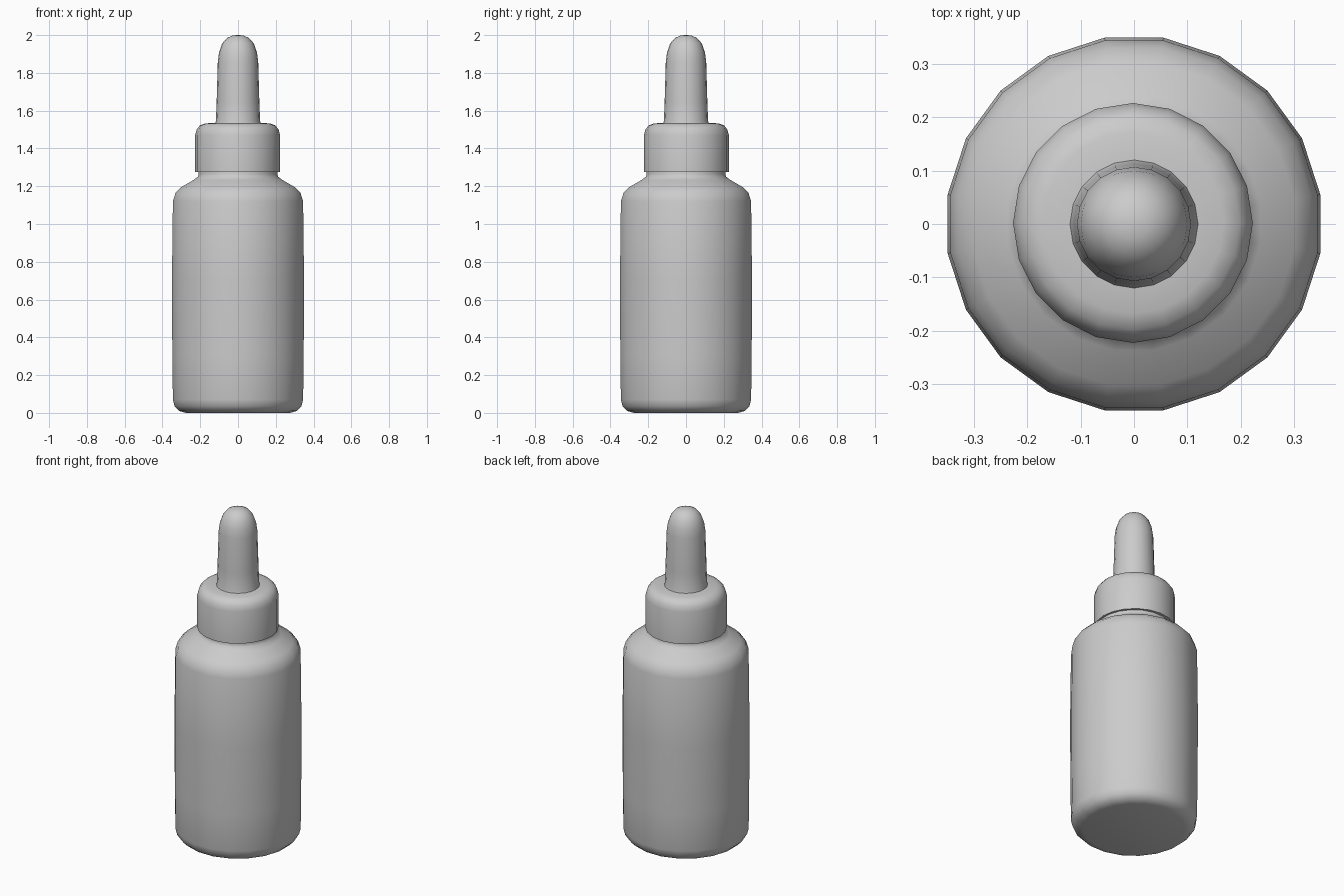
import bpy
import math

cube = bpy.data.objects.get("Cube")
if cube:
    bpy.data.objects.remove(cube, do_unlink=True)

SIDES = 20

grey = bpy.data.materials.new("plain grey")
grey.use_nodes = True
colour = (0.6, 0.6, 0.6, 1)
grey.diffuse_color = colour
grey.node_tree.nodes["Principled BSDF"].inputs["Base Color"].default_value = colour


def lathe(name, profile, turn=0.0, centre=(0, 0)):
    """Spin a (radius, height) profile into a closed solid."""
    verts, faces = [], []
    for r, z in profile:
        for i in range(SIDES):
            a = turn + math.tau * i / SIDES
            verts.append((r * math.cos(a), r * math.sin(a), z))
    for k in range(len(profile) - 1):
        for i in range(SIDES):
            j = (i + 1) % SIDES
            low, high = k * SIDES, (k + 1) * SIDES
            faces.append((low + i, low + j, high + j, high + i))
    faces.append(tuple(reversed(range(SIDES))))
    faces.append(tuple(range(len(verts) - SIDES, len(verts))))
    mesh = bpy.data.meshes.new(name)
    mesh.from_pydata(verts, [], faces)
    mesh.materials.append(grey)
    obj = bpy.data.objects.new(name, mesh)
    obj.location = (centre[0], centre[1], 0)
    bpy.context.collection.objects.link(obj)
    bpy.ops.object.select_all(action="DESELECT")
    obj.select_set(True)
    bpy.context.view_layer.objects.active = obj
    bpy.ops.object.shade_smooth_by_angle(angle=math.radians(50))
    return obj


# Bottle with rounded base, soft shoulder and short neck
lathe("bottle", [
    (0.28, 0.0), (0.315, 0.01), (0.34, 0.035), (0.349, 0.07),
    (0.352, 0.3), (0.354, 0.7), (0.349, 1.12), (0.335, 1.165),
    (0.305, 1.195), (0.24, 1.232), (0.215, 1.25), (0.211, 1.265),
    (0.211, 1.3),
], turn=math.pi / SIDES)

# Screw cap with a rounded upper edge
lathe("screw_cap", [
    (0.205, 1.275), (0.225, 1.275), (0.225, 1.47), (0.217, 1.5),
    (0.2, 1.522), (0.17, 1.533), (0.1, 1.535),
], centre=(-0.002, 0.002))

# Tapered squeeze bulb with a domed tip
lathe("dropper_bulb", [
    (0.123, 1.525), (0.117, 1.545), (0.113, 1.65), (0.107, 1.86),
    (0.1, 1.91), (0.084, 1.955), (0.058, 1.985), (0.028, 1.998),
    (0.004, 2.0),
])
